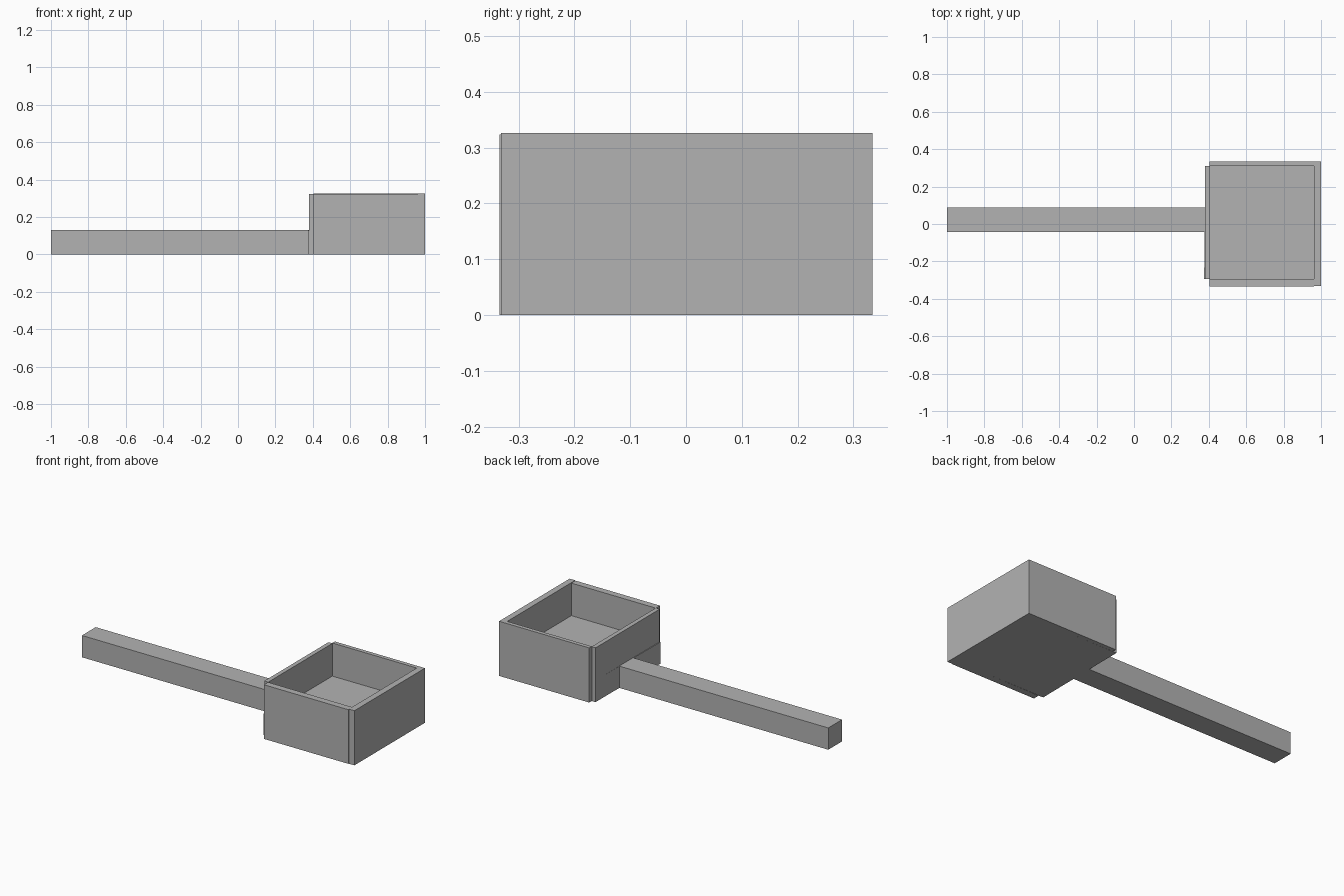
import bpy
import bmesh

cube = bpy.data.objects.get("Cube")
if cube:
    bpy.data.objects.remove(cube, do_unlink=True)

# Single grey material
grey = bpy.data.materials.new("plain_grey")
grey.use_nodes = True
color = (0.45, 0.45, 0.45, 1)
grey.diffuse_color = color
grey.node_tree.nodes["Principled BSDF"].inputs["Base Color"].default_value = color


def prism(name, footprint, height):
    """Extrude a flat footprint from the ground up to the given height."""
    bm = bmesh.new()
    base = bm.faces.new([bm.verts.new((x, y, 0)) for x, y in footprint])
    top = bmesh.ops.extrude_face_region(bm, geom=[base], use_keep_orig=True)
    for item in top["geom"]:
        if isinstance(item, bmesh.types.BMVert):
            item.co.z = height
    bmesh.ops.recalc_face_normals(bm, faces=bm.faces)
    mesh = bpy.data.meshes.new(name)
    bm.to_mesh(mesh)
    bm.free()
    mesh.materials.append(grey)
    obj = bpy.data.objects.new(name, mesh)
    bpy.context.collection.objects.link(obj)
    return obj


def box(name, x0, x1, y0, y1, height):
    return prism(name, [(x0, y0), (x1, y0), (x1, y1), (x0, y1)], height)


# Long square handle
box("handle", -1, 0.385, -0.043, 0.087, 0.13)

# Thick floor, slightly askew where it meets the handle
prism("tray_floor", [(0.375, -0.293), (0.965, -0.296),
                     (0.965, 0.311), (0.381, 0.309)], 0.129)

# Four walls butted together, leaving notches at the handle-side corners
box("front_wall", 0.405, 0.963, -0.334, -0.295, 0.323)
box("back_wall", 0.405, 0.963, 0.31, 0.334, 0.326)
box("end_wall", 0.963, 1, -0.331, 0.334, 0.326)
box("handle_side_wall", 0.38, 0.406, -0.295, 0.31, 0.324)
